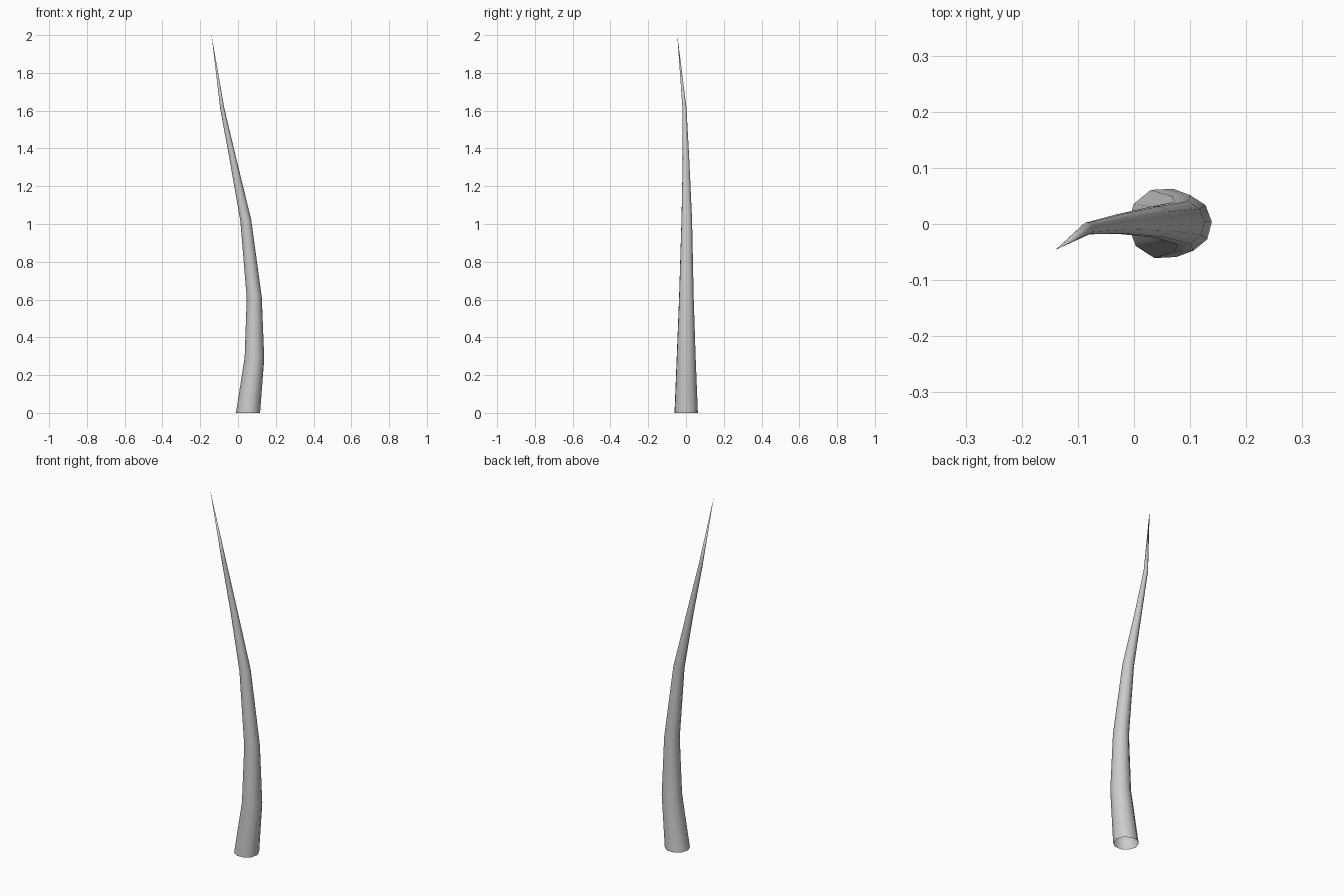
import bpy, bmesh, math
from mathutils import Vector

if "Cube" in bpy.data.objects:
    bpy.data.objects.remove(bpy.data.objects["Cube"])

SIDES = 10
# centre line (x, y, z) and radius of each ring, root to tip
PATH = [
    ((0.053, 0.001, 0.0), 0.064),
    ((0.087, 0.001, 0.29), 0.052),
    ((0.086, 0.002, 0.61), 0.040),
    ((0.041, 0.004, 1.02), 0.029),
    ((-0.026, 0.000, 1.34), 0.018),
    ((-0.083, -0.008, 1.61), 0.011),
    ((-0.140, -0.046, 2.0), 0.0),
]

bm = bmesh.new()
pts = [Vector(p) for p, r in PATH]
rings = []
# rings square to the centre line, the root ring flat on the ground
for i, (p, r) in enumerate(PATH[:-1]):
    d = Vector((0, 0, 1))
    if i:
        d = (pts[i] - pts[i - 1]).normalized() + (pts[i + 1] - pts[i]).normalized()
    turn = Vector((0, 0, 1)).rotation_difference(d)
    ring = []
    for k in range(SIDES):
        a = math.radians(3) + 2 * math.pi * k / SIDES
        ring.append(bm.verts.new(pts[i] + turn @ Vector((r * math.cos(a), r * math.sin(a), 0))))
    rings.append(ring)

# skin between rings, open at the root, pointed at the tip
tip = bm.verts.new(pts[-1])
for k in range(SIDES):
    n = (k + 1) % SIDES
    for a, b in zip(rings, rings[1:]):
        bm.faces.new((a[k], a[n], b[n], b[k]))
    bm.faces.new((rings[-1][k], rings[-1][n], tip))
for f in bm.faces:
    f.smooth = True

mesh = bpy.data.meshes.new("curved_spike")
bm.to_mesh(mesh)
bm.free()
spike = bpy.data.objects.new("curved_spike", mesh)
bpy.context.collection.objects.link(spike)
